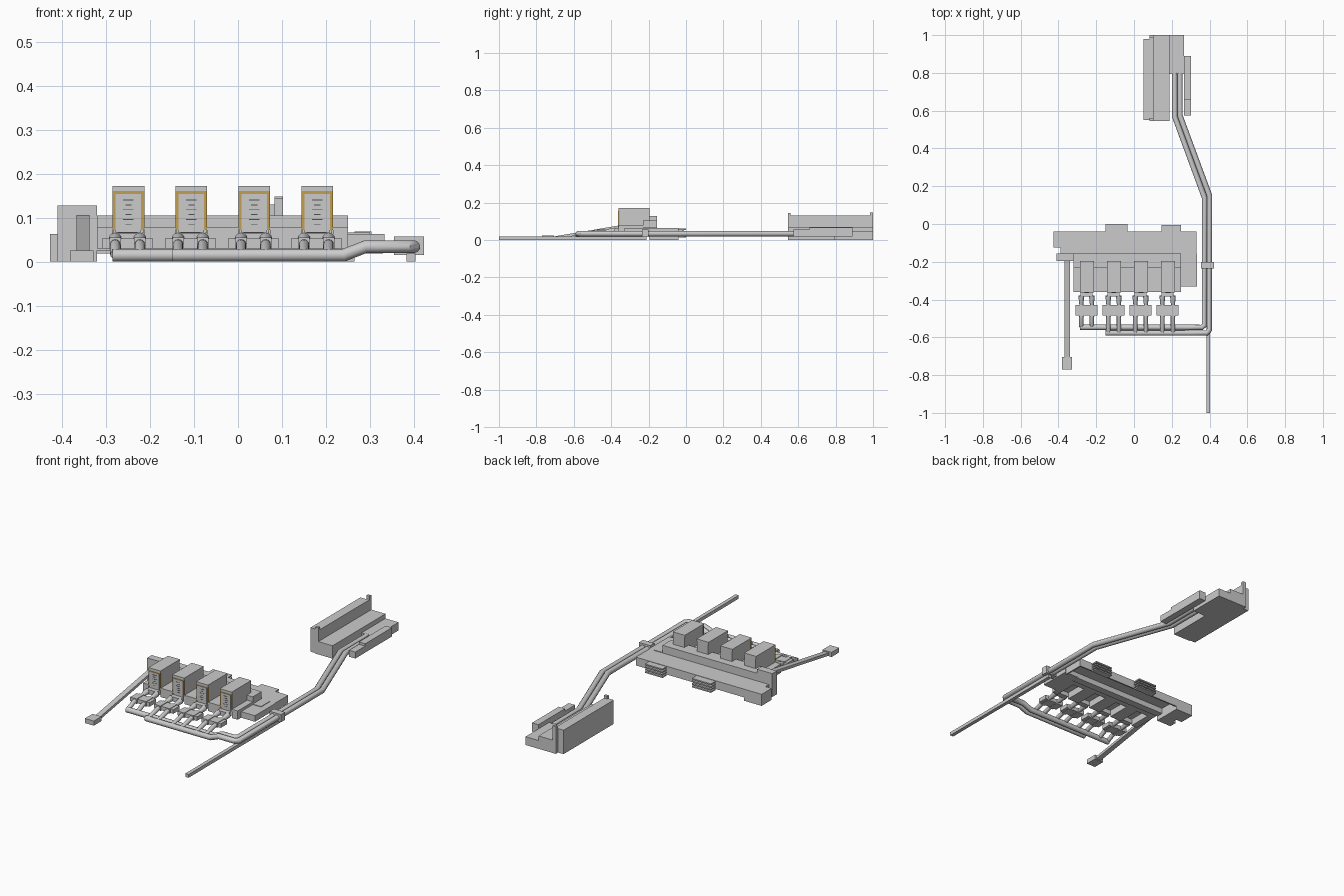
import bpy, bmesh

amber = bpy.data.materials.new("amber")
amber.diffuse_color = (0.55, 0.35, 0.08, 1)
dark = bpy.data.materials.new("dark")
dark.diffuse_color = (0.08, 0.08, 0.08, 1)


def mesh_object(name, bm, mat=None):
    bmesh.ops.recalc_face_normals(bm, faces=bm.faces)
    me = bpy.data.meshes.new(name)
    bm.to_mesh(me)
    bm.free()
    ob = bpy.data.objects.new(name, me)
    bpy.context.collection.objects.link(ob)
    if mat:
        me.materials.append(mat)
    return ob


def boxes(name, items, mat=None):
    """Boxes given as (x0, x1, y0, y1, z0, z1), joined in one object."""
    bm = bmesh.new()
    for x0, x1, y0, y1, z0, z1 in items:
        vs = bmesh.ops.create_cube(bm, size=1)["verts"]
        for v in vs:
            v.co = (x0 if v.co.x < 0 else x1,
                    y0 if v.co.y < 0 else y1,
                    z0 if v.co.z < 0 else z1)
    return mesh_object(name, bm, mat)


def prism(name, profile, x0, x1):
    """Extrude a (y, z) profile along x."""
    bm = bmesh.new()
    face = bm.faces.new([bm.verts.new((x0, y, z)) for y, z in profile])
    ext = bmesh.ops.extrude_face_region(bm, geom=[face])["geom"]
    bmesh.ops.translate(bm, vec=(x1 - x0, 0, 0),
                        verts=[g for g in ext if isinstance(g, bmesh.types.BMVert)])
    return mesh_object(name, bm)


def tube(name, points, r, radii=None):
    cu = bpy.data.curves.new(name, 'CURVE')
    cu.dimensions = '3D'
    cu.bevel_depth = r
    cu.bevel_resolution = 4
    cu.use_fill_caps = True
    sp = cu.splines.new('POLY')
    sp.points.add(len(points) - 1)
    for i, p in enumerate(points):
        sp.points[i].co = (*p, 1)
        sp.points[i].radius = radii[i] if radii else 1
    ob = bpy.data.objects.new(name, cu)
    bpy.context.collection.objects.link(ob)
    bpy.ops.object.select_all(action='DESELECT')
    ob.select_set(True)
    bpy.context.view_layer.objects.active = ob
    bpy.ops.object.convert(target='MESH')
    bpy.ops.object.shade_smooth_by_angle(angle=0.7)


# Main housing (open below), tall spine and left end block
boxes("main_housing", [(-0.39, 0.33, -0.155, -0.04, 0.055, 0.063),
                       (-0.39, 0.33, -0.048, -0.04, 0.018, 0.063),
                       (0.322, 0.33, -0.155, -0.048, 0.018, 0.063),
                       (-0.39, -0.32, -0.155, -0.04, 0, 0.063),
                       (-0.427, -0.39, -0.125, -0.04, 0, 0.063)])
boxes("spine", [(-0.32, 0.25, -0.195, -0.155, 0.025, 0.105)])
boxes("left_end_block", [(-0.41, -0.32, -0.195, -0.155, 0, 0.127)])
boxes("right_side_box", [(0.25, 0.333, -0.33, -0.155, 0.03, 0.063),
                         (0.25, 0.30, -0.23, -0.155, 0.063, 0.066)])

# Stacked plates on the rear of the housing
for i, (x0, x1, y1) in enumerate([(-0.15, -0.035, 0.0), (0.145, 0.25, -0.005)]):
    boxes(f"rear_fins_{i}", [(x0, x1, -0.04, y1, z, z + 0.007)
                             for z in (0.012, 0.026, 0.04, 0.054)]
          + [(x0 + 0.01, x1 - 0.01, -0.04, y1 - 0.012, 0.012, 0.06)])

# Comb-like cradle holding the modules
centres = [-0.249 + 0.143 * i for i in range(4)]
edges = [-0.32] + [c + s for c in centres for s in (-0.036, 0.036)] + [0.25]
boxes("module_cradle", [(edges[i], edges[i + 1], -0.36, -0.195, 0.03, 0.078)
                        for i in range(0, 10, 2)]
      + [(-0.32, 0.25, -0.23, -0.195, 0.03, 0.105)])

# Upright modules with vented front plates, plugs and twin leads
for i, c in enumerate(centres):
    boxes(f"module_body_{i}", [(c - 0.034, c + 0.034, -0.357, -0.195, 0.065, 0.16),
                               (c - 0.036, c + 0.036, -0.362, -0.195, 0.16, 0.172)])
    boxes(f"module_frame_{i}", [(c + s - 0.0035, c + s + 0.0035, -0.36, -0.355, 0.072, 0.16)
                                for s in (-0.0325, 0.0325)]
          + [(c - 0.029, c + 0.029, -0.36, -0.355, 0.154, 0.16)], amber)
    boxes(f"module_front_plate_{i}", [(c - 0.029, c + 0.029, -0.363, -0.355, 0.066, 0.154)])
    boxes(f"module_vents_{i}", [(c - w, c + w, -0.364, -0.36, z, z + 0.002)
                                for z, w in [(0.084 + 0.011 * k, 0.007 + 0.005 * (k % 2))
                                             for k in range(6)]], dark)
    b = c - 0.002
    boxes(f"plug_housing_{i}", [(b - 0.032, b + 0.032, -0.385, -0.355, 0.04, 0.064)])
    boxes(f"cable_block_{i}", [(b - 0.058, b + 0.058, -0.485, -0.43, 0.03, 0.052)]
          + [(b + s - 0.013, b + s + 0.013, -0.49, -0.43, 0.028, 0.055) for s in (-0.028, 0.028)])
    end = -0.545 if i == 0 else -0.578
    for side, s in (("left", -0.028), ("right", 0.028)):
        tube(f"plug_{side}_{i}", [(b + s, -0.38, 0.051), (b + s, -0.40, 0.049),
                                  (b + s, -0.435, 0.043)], 0.015, [1, 0.9, 0.65])
        tube(f"lead_{side}_{i}", [(b + s, -0.48, 0.040), (b + s, -0.50, 0.038),
                                  (b + s, end, 0.016)], 0.0115)

# Two trunk cables running from the leads to the rear unit
tube("trunk_cable_inner", [(-0.285, -0.547, 0.0145), (0.24, -0.547, 0.0145), (0.29, -0.547, 0.034),
                           (0.36, -0.547, 0.034), (0.373, -0.535, 0.034), (0.373, 0.14, 0.034),
                           (0.215, 0.57, 0.034), (0.215, 0.80, 0.034)], 0.0145)
tube("trunk_cable_outer", [(-0.15, -0.577, 0.0145), (0.24, -0.577, 0.0145), (0.29, -0.577, 0.034),
                           (0.385, -0.577, 0.034), (0.40, -0.56, 0.034), (0.40, 0.15, 0.034),
                           (0.243, 0.575, 0.034), (0.243, 0.80, 0.034)], 0.0145)
boxes("cable_clamp", [(0.355, 0.423, -0.235, -0.2, 0.015, 0.057)])
boxes("floor_strip", [(0.383, 0.403, -1, -0.21, 0, 0.018)])

# Sloping arm with foot at the left
prism("sloping_arm", [(-0.195, 0.105), (-0.195, 0.09), (-0.705, 0.004), (-0.705, 0.019)],
      -0.367, -0.338)
boxes("arm_foot", [(-0.382, -0.328, -0.77, -0.705, 0, 0.025)])

# Rear unit: tall wall, stepped base, side shelf
boxes("rear_unit_wall", [(0.05, 0.083, 0.55, 0.98, 0, 0.13),
                         (0.083, 0.102, 0.545, 1.0, 0, 0.13)])
boxes("rear_unit_ears", [(0.083, 0.102, 0.545, 0.56, 0.13, 0.145),
                         (0.083, 0.102, 0.985, 1.0, 0.13, 0.148)])
boxes("rear_unit_base", [(0.102, 0.187, 0.545, 1.0, 0, 0.07),
                         (0.187, 0.265, 0.795, 1.0, 0, 0.045)])
boxes("rear_unit_shelf", [(0.265, 0.303, 0.66, 0.89, 0.02, 0.068),
                          (0.265, 0.303, 0.575, 0.66, 0.02, 0.055)])
